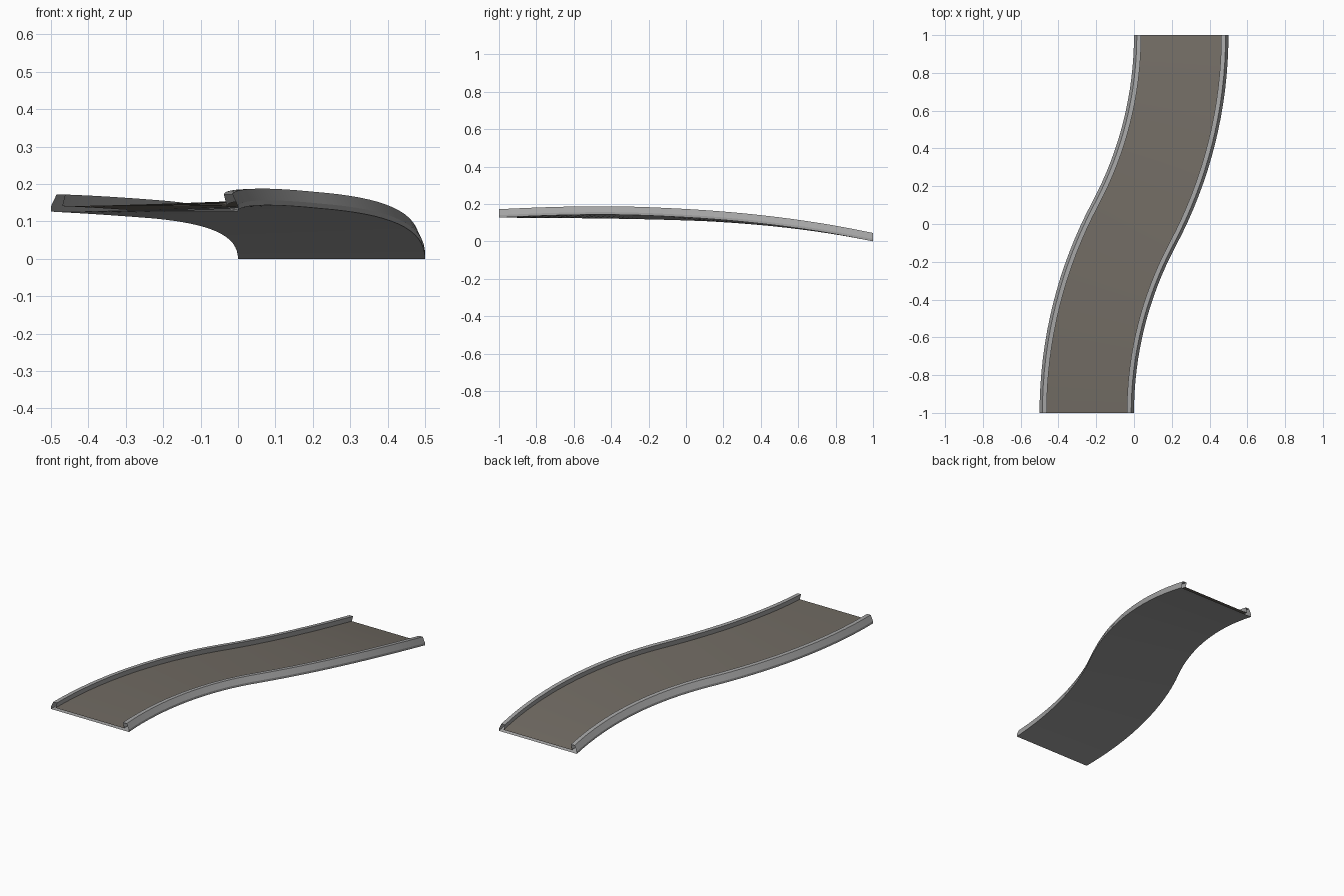
import bpy, math
from mathutils import Vector

if "Cube" in bpy.data.objects:
    bpy.data.objects.remove(bpy.data.objects["Cube"])

SEGMENTS = 32
RADIUS = 2.125                      # two opposite arcs make the S curve
ANGLE = math.asin(1 / RADIUS)


def material(name, rgb):
    m = bpy.data.materials.new(name)
    m.diffuse_color = (*rgb, 1)
    m.use_nodes = True
    m.node_tree.nodes["Principled BSDF"].inputs["Base Color"].default_value = m.diffuse_color
    return m


def height(t):
    # smooth descent with a slight crown near the high end
    h00 = 2*t**3 - 3*t**2 + 1
    h10 = t**3 - 2*t**2 + t
    h11 = t**3 - t**2
    return 0.127*h00 + 2*0.02*h10 - 2*0.21*h11


def centreline(s):
    # s runs -1..1; returns x, y and heading angle from +y
    a = ANGLE * (1 - abs(s))
    side = 1 if s >= 0 else -1
    x = side * (0.25 - RADIUS * (1 - math.cos(a)))
    y = side * (1 - RADIUS * math.sin(a))
    return x, y, a


def sweep(name, profile, mat):
    verts, faces = [], []
    n = len(profile)
    for i in range(SEGMENTS + 1):
        x, y, a = centreline(2*i/SEGMENTS - 1)
        z = height((y + 1) / 2)
        bank = 0.054 * (1 - y*y)
        for u, h in profile:
            verts.append(Vector((x + u*math.cos(a), y - u*math.sin(a), z + h + u*bank)))
    for i in range(SEGMENTS):
        for j in range(n - 1):
            p = i*n + j
            faces.append((p, p + 1, p + n + 1, p + n))
    me = bpy.data.meshes.new(name)
    me.from_pydata(verts, [], faces)
    me.materials.append(mat)
    ob = bpy.data.objects.new(name, me)
    bpy.context.collection.objects.link(ob)
    bpy.ops.object.select_all(action='DESELECT')
    ob.select_set(True)
    bpy.context.view_layer.objects.active = ob
    bpy.ops.object.shade_smooth_by_angle(angle=math.radians(20))


grey = material("concrete grey", (0.37, 0.37, 0.37))
brown = material("warm asphalt", (0.165, 0.147, 0.125))

# driving surface between the kerbs
sweep("road_surface", [(-0.22, 0.014), (0.22, 0.014)], brown)

# kerbs leaning inward, joined by the underside; the ends stay open
kerb = [(0.22, 0.014), (0.212, 0.045), (0.235, 0.045), (0.25, 0.013), (0.25, 0)]
sweep("kerbs_and_underside", kerb + [(-u, h) for u, h in reversed(kerb)], grey)
